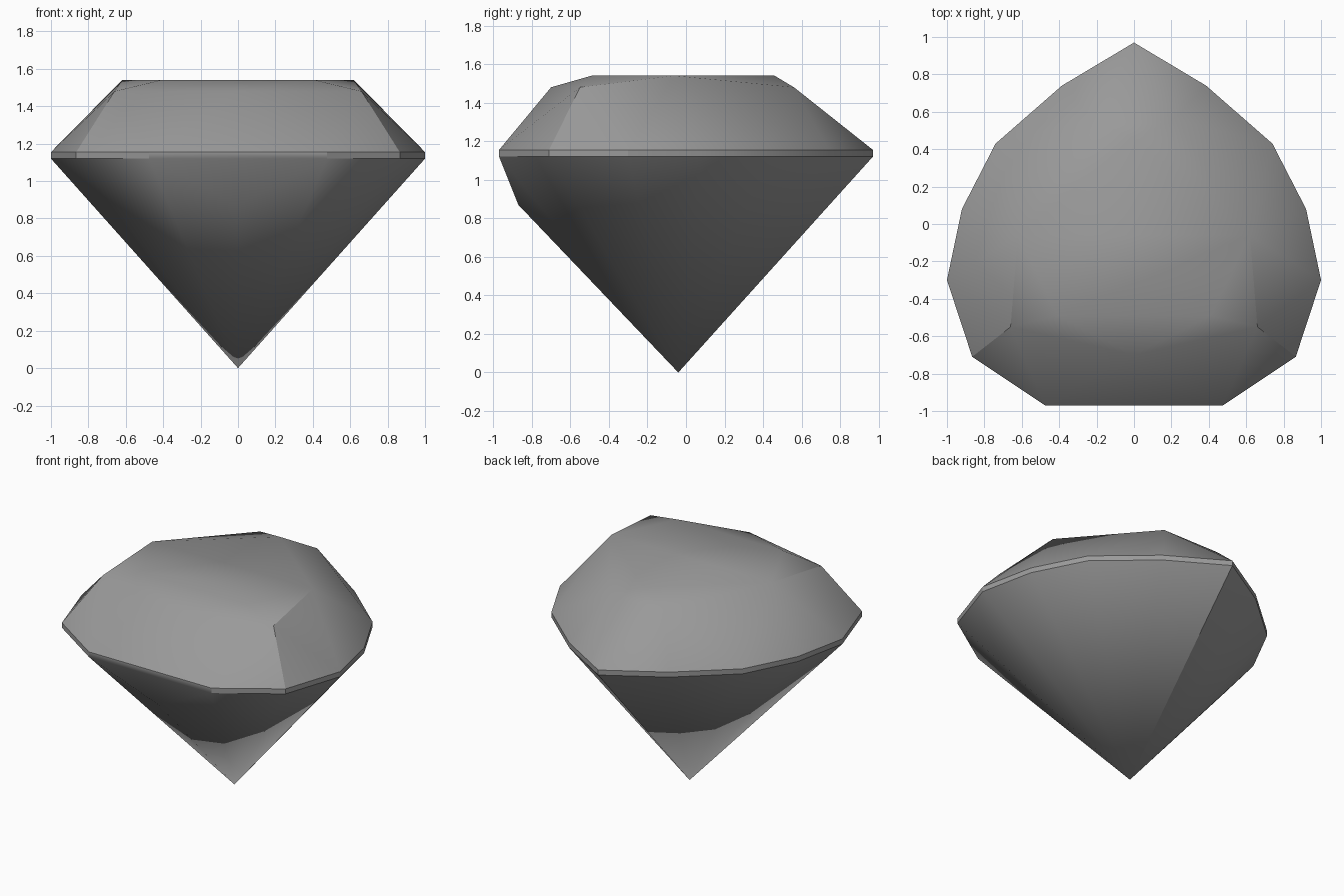
import bpy, bmesh, math

cube = bpy.data.objects.get("Cube")
if cube:
    bpy.data.objects.remove(cube, do_unlink=True)

# Heights of the cut
GIRDLE_LOW, GIRDLE_HIGH, SHOULDER, TABLE = 1.12, 1.155, 1.48, 1.54


def mirrored(half, z):
    """Mirror half an outline across x and place it at height z."""
    pts = {(x * s, y, z) for x, y in half for s in (1, -1)}
    return sorted(pts)


# Half outlines, from the pointed back to the flat front
girdle = [(0, 0.97), (0.385, 0.74), (0.74, 0.43), (0.92, 0.08),
          (1, -0.3), (0.865, -0.71), (0.475, -0.97)]
shoulder = [(0.22, 0.56), (0.66, -0.55), (0, -0.7)]
table = [(0, 0.46), (0.62, -0.06), (0.41, -0.49)]

points = (mirrored(girdle, GIRDLE_LOW) + mirrored(girdle, GIRDLE_HIGH)
          + mirrored(shoulder, SHOULDER) + mirrored(table, TABLE))
points += [(0, -0.04, 0), (0, -0.87, 0.87)]  # culet and front pavilion corner

# The cut stone is the convex skin around its corners
bm = bmesh.new()
for p in points:
    bm.verts.new(p)
bmesh.ops.convex_hull(bm, input=bm.verts[:])
bmesh.ops.dissolve_limit(bm, angle_limit=math.radians(0.5),
                         verts=bm.verts[:], edges=bm.edges[:])
bmesh.ops.recalc_face_normals(bm, faces=bm.faces[:])
mesh = bpy.data.meshes.new("gemstone")
bm.to_mesh(mesh)
bm.free()

gem = bpy.data.objects.new("gemstone", mesh)
bpy.context.collection.objects.link(gem)

# Plain grey stone
mat = bpy.data.materials.new("stone_grey")
mat.use_nodes = True
colour = (0.32, 0.32, 0.32, 1)
mat.diffuse_color = colour
mat.node_tree.nodes["Principled BSDF"].inputs["Base Color"].default_value = colour
mesh.materials.append(mat)

# Soft facets with a crisp girdle
bpy.ops.object.select_all(action="DESELECT")
gem.select_set(True)
bpy.context.view_layer.objects.active = gem
bpy.ops.object.shade_smooth_by_angle(angle=math.radians(30))
